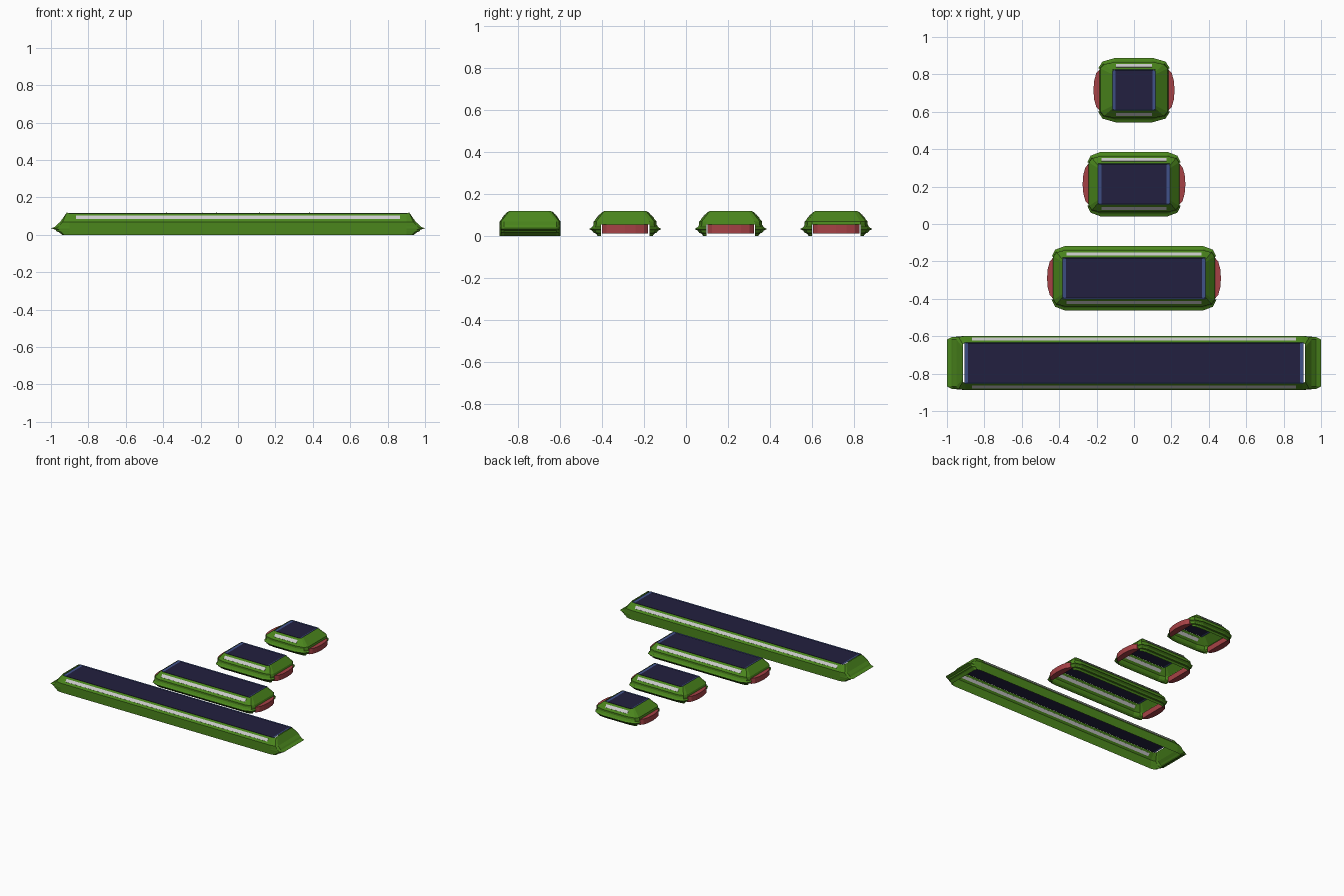
import bpy

if "Cube" in bpy.data.objects:
    bpy.data.objects.remove(bpy.data.objects["Cube"])

def material(name, rgb):
    m = bpy.data.materials.new(name)
    m.diffuse_color = (*rgb, 1)
    m.use_nodes = True
    m.node_tree.nodes["Principled BSDF"].inputs["Base Color"].default_value = m.diffuse_color
    return m

GREEN = material("green", (0.07, 0.24, 0.012))
NAVY = material("navy", (0.016, 0.014, 0.05))
BLUE = material("blue", (0.05, 0.08, 0.24))
RED = material("red", (0.38, 0.053, 0.06))

def make(name, verts, faces, y, mat=None):
    me = bpy.data.meshes.new(name)
    me.from_pydata(verts, [], faces)
    ob = bpy.data.objects.new(name, me)
    ob.location.y = y
    bpy.context.collection.objects.link(ob)
    if mat:
        me.materials.append(mat)
    return ob

def outline(corner):
    """Mirror three corner points into a closed 12-sided ring (counter-clockwise)."""
    q = list(corner)
    ring = q + [(-x, y, z) for x, y, z in reversed(q)]
    return ring + [(-x, -y, z) for x, y, z in ring]

def shell(name, y, a, hx, rim, profile, end, skip_to):
    """Open-bottomed shell; profile rows are (z, inset in x, half depth)."""
    rings = []
    for z, inset, hy in profile:
        x = hx - inset
        e = min(end, hy - 0.01)
        rings.append(outline([(x, e, z),
                              (a + (x - a) * 0.75, e + (hy - e) * 0.65, z),
                              (a, hy, z)]))
    rings.append(outline([(rim, 0.085, 0.12), (rim, 0.10, 0.119),
                          (min(a, rim - 0.005), 0.11, 0.115)]))
    verts = [p for r in rings for p in r]
    faces = []
    for k in range(len(rings) - 1):
        for i in range(12):
            if i in (5, 11) and k < skip_to:
                continue          # end opening for the red cap
            j = (i + 1) % 12
            faces.append((k*12+i, k*12+j, k*12+12+j, k*12+12+i))
    make(name, verts, faces, y, GREEN)

def top_and_strips(tag, y, rim, strip, slope):
    # sunken screen and its blue bevel
    sx, sy = rim - 0.018, 0.105
    inner = [(-sx, -sy, .112), (sx, -sy, .112), (sx, sy, .112), (-sx, sy, .112)]
    outer = [(-rim, -.11, .116), (rim, -.11, .116), (rim, .11, .116), (-rim, .11, .116)]
    make(tag + "_screen", inner, [(0, 1, 2, 3)], y, NAVY)
    make(tag + "_screen_bevel", outer + inner,
         [(i, (i+1) % 4, 4 + (i+1) % 4, 4 + i) for i in range(4)], y, BLUE)
    # grey light strips lying in both long slopes
    (y0, z0), (y1, z1) = slope
    verts, faces = [], []
    for s in (1, -1):
        b = len(verts)
        for lift in (-0.0015, 0.0015):
            for t in (0.28, 0.68):
                yy = s * (y0 + (y1 - y0) * t + lift)
                zz = z0 + (z1 - z0) * t + lift
                verts += [(-strip, yy, zz), (strip, yy, zz)]
        quads = [(0, 1, 3, 2), (4, 6, 7, 5), (0, 4, 5, 1),
                 (2, 3, 7, 6), (0, 2, 6, 4), (1, 5, 7, 3)]
        faces += [tuple(b + i for i in (q if s < 0 else q[::-1])) for q in quads]
    make(tag + "_light_strips", verts, faces, y)

def red_caps(tag, y, hx):
    # bowed end caps
    plan = [(-.025, -.11), (-.008, -.11), (.010, -.09), (.021, -.05), (.025, 0),
            (.021, .05), (.010, .09), (-.008, .11), (-.025, .11)]
    n = len(plan)
    for s, side in ((1, "right"), (-1, "left")):
        v = [(s * (hx + dx), s * py, z) for z in (.013, .055) for dx, py in plan]
        f = [(i, (i+1) % n, n + (i+1) % n, n + i) for i in range(n)]
        f += [tuple(range(n))[::-1], tuple(range(n, 2*n))]
        make(f"{tag}_{side}_cap", v, f, y, RED)

# three short pods with ridged skirts
POD = [(0, .03, .13), (.013, .024, .14), (.016, .014, .15), (.026, .01, .157),
       (.034, 0, .172), (.043, .01, .157), (.055, .008, .15), (.07, .012, .15)]
for tag, y, a, hx, rim, strip in (("small_pod", .716, .10, .192, .116, .095),
                                  ("medium_pod", .213, .18, .25, .192, .175),
                                  ("wide_pod", -.29, .37, .44, .382, .36)):
    shell(tag + "_shell", y, a, hx, rim, POD, .115, 6)
    top_and_strips(tag, y, rim, strip, ((.11, .115), (.15, .07)))
    red_caps(tag, y, hx)

# long bar with ridged pointed ends
BAR = [(0, .06, .145), (.014, .042, .145), (.018, .03, .145), (.027, .024, .145),
       (.035, 0, .145), (.044, .024, .145), (.054, .032, .145), (.07, .05, .145)]
shell("long_bar_shell", -.743, .90, 1.0, .915, BAR, .125, 0)
top_and_strips("long_bar", -.743, .905, .865, ((.11, .115), (.145, .07)))
